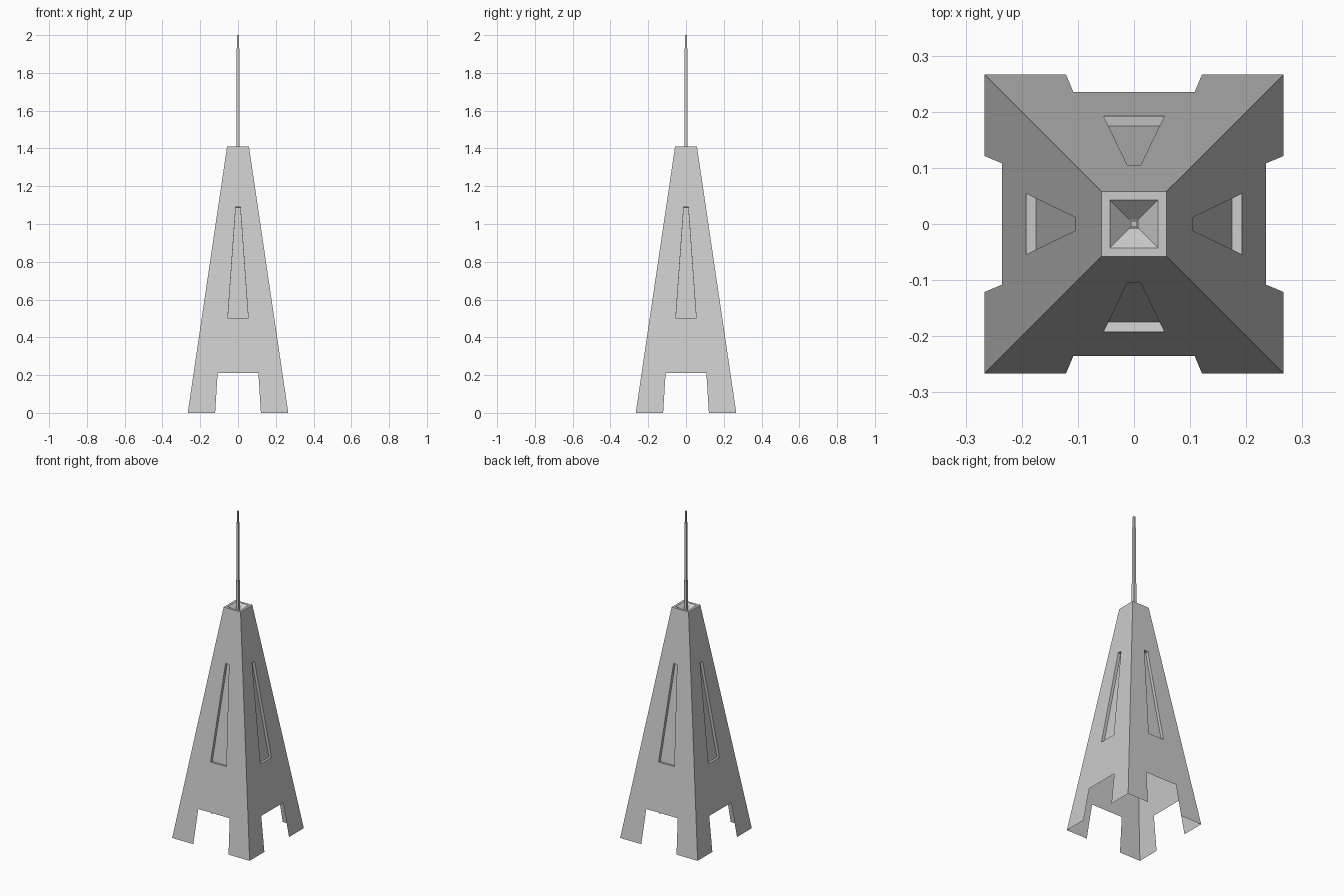
import bpy, bmesh
from mathutils import Matrix, Vector
from math import radians

if "Cube" in bpy.data.objects:
    bpy.data.objects.remove(bpy.data.objects["Cube"])

BASE, TOP, HEIGHT = 0.266, 0.058, 1.41
SLOPE = (BASE - TOP) / HEIGHT


def half(z):
    return BASE - SLOPE * z


def finish(bm, name):
    bmesh.ops.remove_doubles(bm, verts=bm.verts, dist=0.0005)
    bmesh.ops.recalc_face_normals(bm, faces=bm.faces)
    me = bpy.data.meshes.new(name)
    bm.to_mesh(me)
    bm.free()
    ob = bpy.data.objects.new(name, me)
    bpy.context.collection.objects.link(ob)
    return ob


def square(bm, h, z):
    return [bm.verts.new((sx * h, sy * h, z))
            for sx, sy in ((-1, -1), (1, -1), (1, 1), (-1, 1))]


def bridge(bm, a, b):
    for i in range(len(a)):
        j = (i + 1) % len(a)
        bm.faces.new((a[i], a[j], b[j], b[i]))


# Hollow tower: four sheet walls with a leg arch and a recessed window each
bm = bmesh.new()
inward = Vector((0, 1, -SLOPE)).normalized() * 0.018
arch_z, arch_low, arch_high = 0.21, 0.121, 0.108
window = ((-0.054, 0.50), (0.054, 0.50), (0.012, 1.09), (-0.012, 1.09))
for k in range(4):
    turn = Matrix.Rotation(radians(90 * k), 4, 'Z')

    def vert(x, z, push=Vector()):
        return bm.verts.new(turn @ (Vector((x, -half(z), z)) + push))

    outer = [vert(x, z) for x, z in ((-half(arch_z), arch_z), (half(arch_z), arch_z),
                                     (TOP, HEIGHT), (-TOP, HEIGHT))]
    rim = [vert(x, z) for x, z in window]
    back = [vert(x, z, inward) for x, z in window]
    arch = [vert(s * arch_high, arch_z) for s in (-1, 1)]
    # wall around the window
    bm.faces.new((outer[0], arch[0], arch[1], outer[1], rim[1], rim[0]))
    for i in (1, 2, 3):
        j = (i + 1) % 4
        bm.faces.new((outer[i], outer[j], rim[j], rim[i]))
    bridge(bm, rim, back)
    bm.faces.new(back)
    # leg halves on either side of the arch
    for s, i in ((-1, 0), (1, 1)):
        leg = [outer[i], arch[i], vert(s * arch_low, 0), vert(s * BASE, 0)]
        bm.faces.new(leg if s < 0 else leg[::-1])

# Flat rim and sunken funnel at the tower top
edge, lip, sink = square(bm, TOP, HEIGHT), square(bm, 0.043, HEIGHT), square(bm, 0.008, 1.375)
bridge(bm, edge, lip)
bridge(bm, lip, sink)
bm.faces.new(sink)
finish(bm, "tower_body")

# Stepped square mast
bm = bmesh.new()
rings = [square(bm, h, z) for h, z in ((0.009, 1.375), (0.009, 1.57), (0.007, 1.57),
                                       (0.007, 1.93), (0.005, 1.93), (0.005, 2.0))]
for a, b in zip(rings, rings[1:]):
    bridge(bm, a, b)
bm.faces.new(rings[-1])
finish(bm, "mast")
